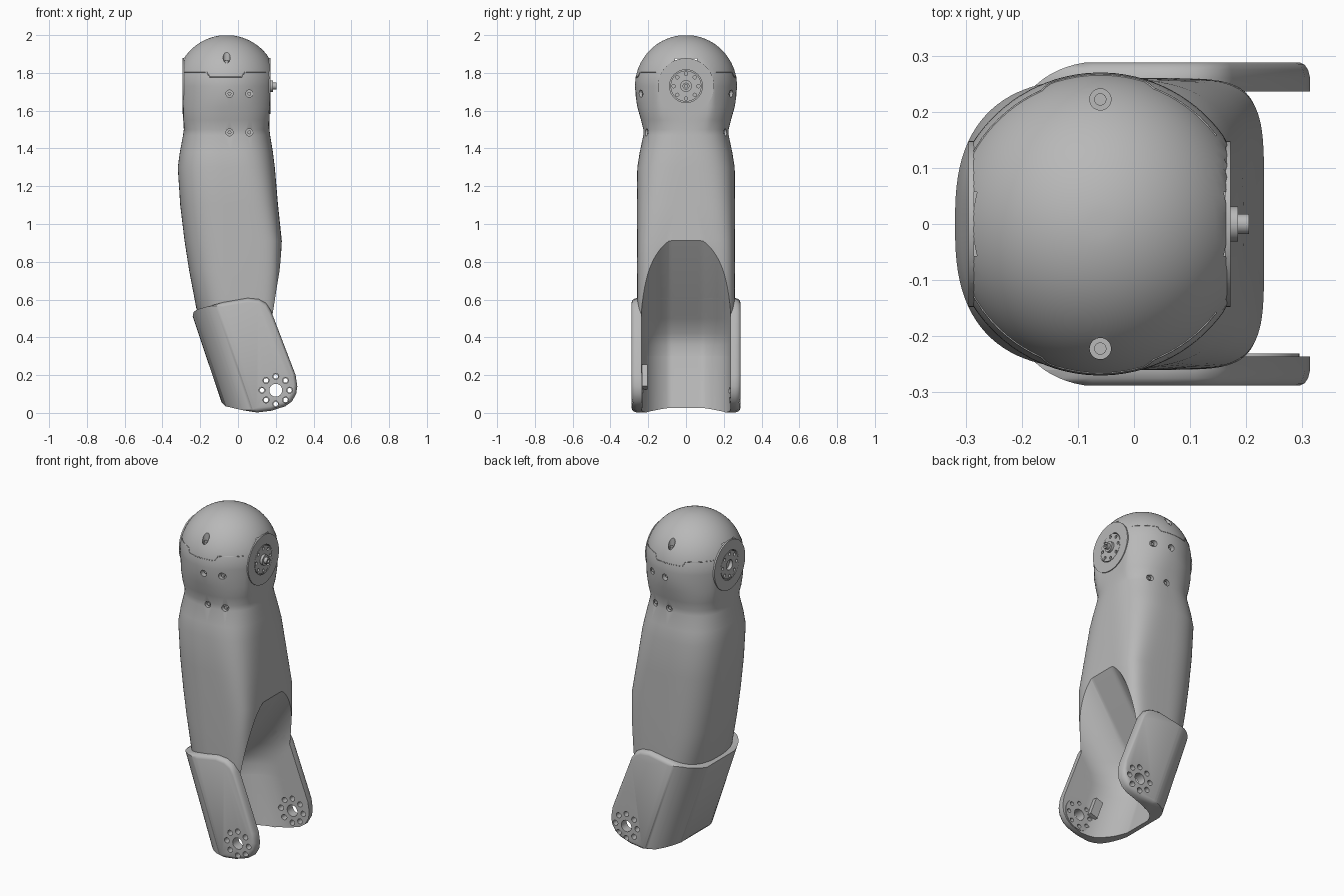
import bpy, bmesh, math
from mathutils import Vector

if "Cube" in bpy.data.objects:
    bpy.data.objects.remove(bpy.data.objects["Cube"])

grey = bpy.data.materials.new("plain grey")
grey.use_nodes = True
grey.diffuse_color = (0.48, 0.48, 0.48, 1)
grey.node_tree.nodes["Principled BSDF"].inputs["Base Color"].default_value = grey.diffuse_color


def finish(name, bm):
    bmesh.ops.recalc_face_normals(bm, faces=bm.faces[:])
    me = bpy.data.meshes.new(name)
    bm.to_mesh(me)
    bm.free()
    ob = bpy.data.objects.new(name, me)
    bpy.context.collection.objects.link(ob)
    me.materials.append(grey)
    return ob


def loft(name, rings):
    """Skin a stack of closed rings and cap both ends."""
    bm = bmesh.new()
    rows = [[bm.verts.new(p) for p in r] for r in rings]
    n = len(rows[0])
    for a, b in zip(rows, rows[1:]):
        for i in range(n):
            bm.faces.new((a[i], a[(i + 1) % n], b[(i + 1) % n], b[i]))
    bm.faces.new(rows[0])
    bm.faces.new(rows[-1])
    return finish(name, bm)


def power(v, n):
    return math.copysign(abs(v) ** (2 / n), v)


def section(z, xmin, xmax, hy, n_left, n_right, c=None, a=None, count=96):
    """Superellipse ring, squarer or rounder per side, clipped to xmin..xmax."""
    c = (xmin + xmax) / 2 if c is None else c
    a = a or (xmax - xmin) / 2
    ring = []
    for i in range(count):
        t = math.tau * (i + 0.5) / count
        u, v = math.cos(t), math.sin(t)
        n = n_right if u > 0 else n_left
        ring.append((min(max(c + a * power(u, n), xmin), xmax), hy * power(v, n), z))
    return ring


def channel(z, back, hy, depth, n, flat=0, count=48):
    """Round-backed ring with straight sides running far to +x."""
    ring = [(back + 0.9, -hy, z), (back + 0.9, hy, z)]
    for i in range(count + 1):
        t = math.pi * (i / count + 0.5)
        x = back + depth * (1 + power(min(math.cos(t), 0), n))
        ring.append((max(x, back + flat), hy * power(math.sin(t), n), z))
    return ring


def cylinder(name, centre, axis, r, depth, sides=32):
    bm = bmesh.new()
    bmesh.ops.create_cone(bm, cap_ends=True, segments=sides, radius1=r, radius2=r, depth=depth)
    q = Vector((0, 0, 1)).rotation_difference(Vector(axis))
    for v in bm.verts:
        v.co = q @ v.co + Vector(centre)
    return finish(name, bm)


def box(name, centre, size, tilt=0):
    bm = bmesh.new()
    bmesh.ops.create_cube(bm, size=1)
    for v in bm.verts:
        x, y, z = (a * b for a, b in zip(v.co, size))
        c, s = math.cos(tilt), math.sin(tilt)
        v.co = Vector((x * c + z * s, y, z * c - x * s)) + Vector(centre)
    return finish(name, bm)


def cut(ob, cutter, op='DIFFERENCE', keep=False):
    m = ob.modifiers.new("cut", 'BOOLEAN')
    m.operation, m.object, m.solver = op, cutter, 'EXACT'
    bpy.context.view_layer.objects.active = ob
    bpy.ops.object.modifier_apply(modifier=m.name)
    if not keep:
        bpy.data.objects.remove(cutter)


def bolt_circle(ob, centre, axis, radius, hole, depth):
    """Drill eight evenly spaced holes around an axis along x or y."""
    for k in range(8):
        u, w = (radius * f(k * math.tau / 8) for f in (math.cos, math.sin))
        offset = Vector((0, u, w)) if axis[0] else Vector((u, 0, w))
        cut(ob, cylinder("hole", Vector(centre) + offset, axis, hole, depth, 16))


# Arm body, blending from the fork up through the neck into a flat-sided ball
CX, CZ, R, LO, HI = -0.06, 1.73, 0.27, -0.29, 0.167
rings = [section(*p) for p in (
    (0.3, -0.12, 0.18, 0.25, 2.7, 6), (0.55, -0.22, 0.212, 0.258, 2.7, 6.5),
    (0.75, -0.258, 0.228, 0.26, 2.7, 6), (0.91, -0.283, 0.232, 0.26, 2.7, 5.5),
    (1.1, -0.306, 0.212, 0.26, 2.65, 4.2), (1.3, -0.319, 0.195, 0.258, 2.65, 3.2),
    (1.38, -0.308, 0.185, 0.245, 2.65, 2.9), (1.47, -0.291, 0.17, 0.226, 2.6, 2.7),
    (1.5, -0.287, 0.167, 0.226, 2.6, 2.6))]
rings += [section(z, LO, HI, hy, n, n, CX, a) for z, hy, n, a in (
    (1.55, 0.238, 2.4, 0.245), (1.62, 0.258, 2.2, 0.258), (1.68, 0.267, 2, 0.267))]
for k in range(20):
    t = k / 20 * math.pi / 2
    r = R * math.cos(t)
    rings.append(section(CZ + R * math.sin(t), LO, HI, r, 2, 2, CX, r))
body = loft("arm_body", rings)

# Fork: rounded back trimmed by a tilted outline with softened rims
fork = loft("fork", [channel(z, x, 0.292, 0.23, 2.5) for z, x in ((-0.1, -0.035), (0.75, -0.32))])
outline = [(-0.24, 0.51), (-0.235, 0.535), (-0.21, 0.55), (-0.08, 0.585), (0.05, 0.608),
           (0.11, 0.602), (0.15, 0.58), (0.175, 0.54), (0.305, 0.2), (0.314, 0.14),
           (0.308, 0.1), (0.285, 0.06), (0.25, 0.035), (0.18, 0.012), (0.1, 0.002),
           (0.02, 0.015), (-0.065, 0.035), (-0.09, 0.06)]
rim = [(0.288, 0.925), (0.284, 0.96), (0.275, 0.985), (0.26, 1)]
rim = [(-y, k) for y, k in rim] + rim[::-1]
cut(fork, loft("outline", [[(0.06 + (x - 0.06) * k, y, 0.3 + (z - 0.3) * k) for x, z in outline]
                           for y, k in rim]), 'INTERSECT')

# Joint clearance scooped out of the fork and lower body
scoop = loft("scoop", [channel(z, x, 0.236, 0.25, 2, 0.018)
                       for z, x in ((-0.1, -0.005), (0.0, -0.037), (0.3, -0.13), (0.36, -0.143),
                                    (0.42, -0.128), (0.5, -0.075), (0.6, 0.005),
                                    (0.912, 0.214), (1.0, 0.272))])
cut(fork, scoop, keep=True)
cut(body, scoop)

# Axle hole and bolt circle through both fork plates
joint, along_y = (0.2, 0, 0.12), (0, 1, 0)
cut(fork, cylinder("axle_hole", joint, along_y, 0.034, 1))
bolt_circle(fork, joint, along_y, 0.073, 0.016, 1)

# Bearing ring and stop tab on the inside of the front plate
bearing = cylinder("bearing_ring", (0.2, -0.236, 0.12), along_y, 0.095, 0.01, 40)
cut(bearing, cylinder("bearing_bore", joint, along_y, 0.034, 1))
bolt_circle(bearing, joint, along_y, 0.073, 0.012, 1)
tab = box("stop_tab", (0.095, -0.222, 0.19), (0.05, 0.036, 0.12), -0.35)

# Head openings: cable window, vertical screw wells, side screw holes
cut(body, box("window", (0, 0, 1.856), (1, 0.114, 0.04)))
parts = [body, fork, bearing]
for s in (-1, 1):
    cut(body, cylinder("well", (CX, s * 0.222, 1.92), (0, 0, 1), 0.019, 0.16))
    parts.append(cylinder("well_screw", (CX, s * 0.222, 1.85), (0, 0, 1), 0.011, 0.03, 16))
    for x in (-0.045, 0.06):
        for z, y in ((1.69, 0.25), (1.485, 0.222)):
            y -= 0.015 if x > 0 else 0
            cut(body, cylinder("side_hole", (x, s * (y + 0.035), z), along_y, 0.019, 0.1, 20))
            parts.append(cylinder("side_screw", (x, s * (y - 0.013), z), along_y, 0.01, 0.02, 12))

# Motor flanges on the two flat sides of the ball
along_x = (1, 0, 0)
for side, x in ((1, HI), (-1, LO)):
    cut(body, cylinder("flat_face", (x, 0, CZ), along_x, 0.148, 0.01, 48))
    cut(body, cylinder("flange_recess", (x, 0, CZ), along_x, 0.087, 0.04, 40))
    flange = cylinder("motor_flange", (x - side * 0.008, 0, CZ), along_x, 0.082, 0.022, 40)
    bolt_circle(flange, (x, 0, CZ), along_x, 0.066, 0.009, 0.05)
    if side < 0:
        cut(flange, cylinder("flange_bore", (x, 0, CZ), along_x, 0.03, 0.05))
    parts.append(flange)
hub = cylinder("motor_hub", (0.172, 0, CZ), along_x, 0.031, 0.026)
shaft = cylinder("motor_shaft", (0.188, 0, CZ), along_x, 0.018, 0.034)
cut(shaft, cylinder("shaft_bore", (0.205, 0, CZ), along_x, 0.009, 0.02, 16))
parts += [hub, shaft]

# Cap seam following the ball, stepping down around a tongue
steps = [(-0.285, 1.805), (-0.165, 1.805), (-0.15, 1.778), (0.02, 1.778), (0.035, 1.805), (0.162, 1.805)]
for s, side in ((-1, "front"), (1, "back")):
    pts = []
    for (x0, z0), (x1, z1) in zip(steps, steps[1:]):
        for k in range(8):
            x, z = x0 + (x1 - x0) * k / 8, z0 + (z1 - z0) * k / 8
            pts.append((x, s * math.sqrt(R * R - (x - CX) ** 2 - (z - CZ) ** 2), z))
    cu = bpy.data.curves.new(side + "_cap_seam", 'CURVE')
    cu.dimensions, cu.bevel_depth, cu.bevel_resolution = '3D', 0.002, 1
    sp = cu.splines.new('POLY')
    sp.points.add(len(pts) - 1)
    for q, p in zip(sp.points, pts):
        q.co = (*p, 1)
    cu.materials.append(grey)
    bpy.context.collection.objects.link(bpy.data.objects.new(side + "_cap_seam", cu))

# Smooth shading with crisp edges
bpy.ops.object.select_all(action='DESELECT')
for ob in parts:
    ob.select_set(True)
bpy.context.view_layer.objects.active = body
bpy.ops.object.shade_smooth_by_angle(angle=math.radians(32))
